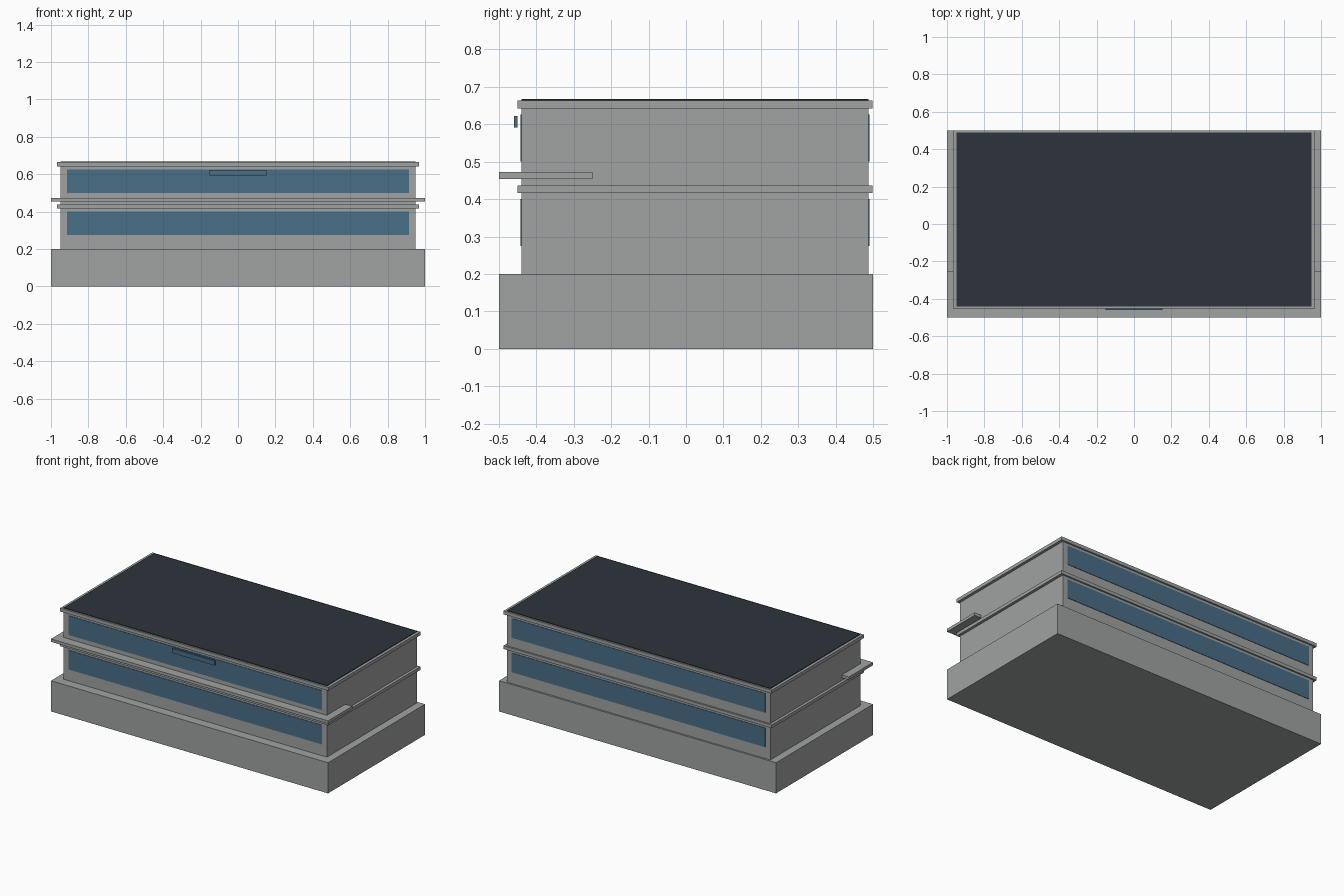
import bpy

if "Cube" in bpy.data.objects:
    bpy.data.objects.remove(bpy.data.objects["Cube"])


def material(name, srgb):
    m = bpy.data.materials.new(name)
    lin = [((c / 255 + 0.055) / 1.055) ** 2.4 for c in srgb]
    m.diffuse_color = (*lin, 1)
    m.use_nodes = True
    m.node_tree.nodes["Principled BSDF"].inputs["Base Color"].default_value = m.diffuse_color
    return m


concrete = material("concrete grey", (160, 163, 162))
glass = material("window blue", (74, 110, 135))
dark = material("roof dark", (45, 52, 59))


def box(name, x, y, z, mat):
    """Box from (min, max) ranges on each axis."""
    bpy.ops.mesh.primitive_cube_add(size=1)
    ob = bpy.context.object
    ob.name = name
    ob.location = [(r[0] + r[1]) / 2 for r in (x, y, z)]
    ob.scale = [r[1] - r[0] for r in (x, y, z)]
    bpy.ops.object.transform_apply(location=True, scale=True)
    ob.data.materials.append(mat)
    return ob


# Plinth
box("plinth", (-1, 1), (-0.5, 0.5), (0, 0.2), concrete)

FRONT, BACK = -0.44, 0.488
# Two storeys, each with a slab on top and ribbon windows front and back
for level, (z0, z1, slab_top, sill, head) in {
    "lower": (0.2, 0.416, 0.437, 0.275, 0.40),
    "upper": (0.437, 0.642, 0.664, 0.50, 0.626),
}.items():
    box(level + "_storey", (-0.95, 0.95), (FRONT, BACK), (z0, z1), concrete)
    box(level + "_slab", (-0.968, 0.968), (-0.451, 0.499), (z1, slab_top), concrete)
    box(level + "_front_window", (-0.915, 0.915), (FRONT - 0.003, FRONT + 0.003),
        (sill, head), glass)
    box(level + "_back_window", (-0.915, 0.915), (BACK - 0.003, BACK + 0.003),
        (sill, head), glass)

# Canopy wrapping the front half
box("canopy", (-1, 1), (-0.5, -0.25), (0.454, 0.473), concrete)

# Roof covering and front panel
box("roof_covering", (-0.95, 0.95), (FRONT, BACK), (0.66, 0.668), dark)
box("front_panel", (-0.153, 0.153), (-0.46, -0.45), (0.592, 0.622), glass)
